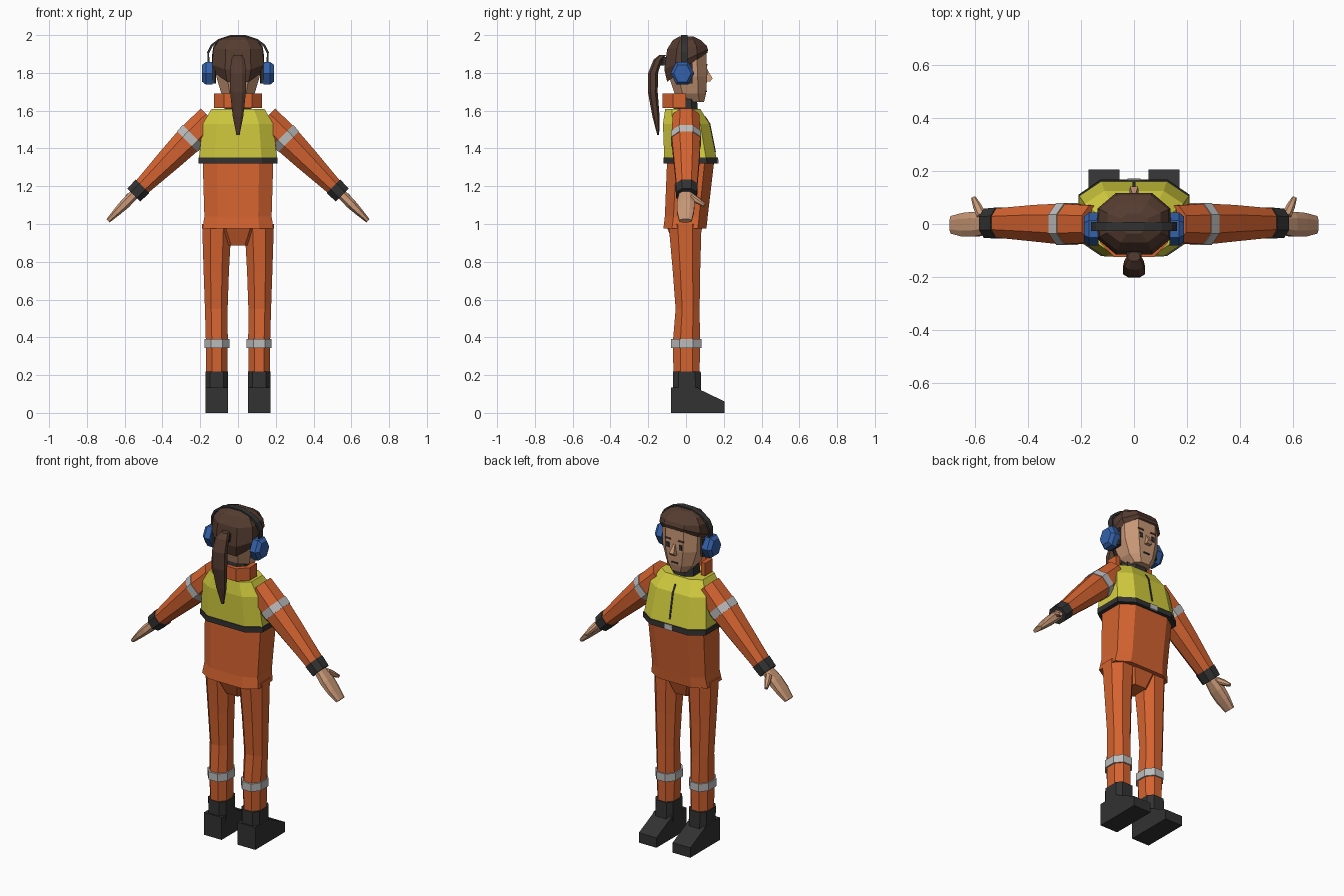
import bpy, bmesh, math
from mathutils import Matrix, Vector


def material(name, rgb):
    m = bpy.data.materials.new(name)
    m.diffuse_color = (*rgb, 1)
    return m


ORANGE = material("work orange", (0.66, 0.125, 0.03))
YELLOW = material("vest yellow", (0.66, 0.62, 0.05))
SILVER = material("reflective silver", (0.50, 0.50, 0.50))
DARK = material("dark grey", (0.032, 0.032, 0.032))
SKIN = material("skin", (0.58, 0.31, 0.18))
HAIR = material("brown hair", (0.09, 0.045, 0.03))
BLUE = material("ear muff blue", (0.035, 0.12, 0.40))


def finish(name, bm, mat, matrix=None, mirror=False):
    """Turn a bmesh into a flat shaded object."""
    if matrix:
        bm.transform(matrix)
    if mirror:
        bm.transform(Matrix.Scale(-1, 4, (1, 0, 0)))
    bmesh.ops.recalc_face_normals(bm, faces=bm.faces)
    me = bpy.data.meshes.new(name)
    bm.to_mesh(me)
    bm.free()
    me.materials.append(mat)
    ob = bpy.data.objects.new(name, me)
    bpy.context.collection.objects.link(ob)
    return ob


def loft(name, rings, mat, k=0.5, matrix=None, mirror=False):
    """Skin chamfered rings (z, half_x, y_min, y_max, centre_x, tilt); k = 1 gives boxes."""
    bm = bmesh.new()
    if k == 1:
        shape = [(1, 1), (-1, 1), (-1, -1), (1, -1)]
    else:
        shape = [(1, k), (k, 1), (-k, 1), (-1, k), (-1, -k), (-k, -1), (k, -1), (1, -k)]
    loops = []
    for ring in rings:
        z, hx, y0, y1, cx, tilt = (tuple(ring) + (0, 0))[:6]
        loop = []
        for u, v in shape:
            y = (y0 + y1) / 2 + v * (y1 - y0) / 2
            loop.append(bm.verts.new((cx + u * hx, y, z + tilt * y)))
        loops.append(loop)
    n = len(shape)
    for a, b in zip(loops, loops[1:]):
        for i in range(n):
            bm.faces.new((a[i], a[(i + 1) % n], b[(i + 1) % n], b[i]))
    bm.faces.new(loops[0])
    bm.faces.new(loops[-1])
    return finish(name, bm, mat, matrix, mirror)


def prism(name, outline, lo, hi, mat, axes, mirror=False):
    """Extrude a 2D outline; axes maps (a, b, depth) to xyz."""
    bm = bmesh.new()
    rows = [[bm.verts.new(axes(a, b, d)) for a, b in outline] for d in (lo, hi)]
    n = len(outline)
    for i in range(n):
        j = (i + 1) % n
        bm.faces.new((rows[0][i], rows[0][j], rows[1][j], rows[1][i]))
    bm.faces.new(rows[0])
    bm.faces.new(rows[1])
    return finish(name, bm, mat, None, mirror)


# Jacket body and crotch
loft("jacket", [(0.975, 0.188, -0.12, 0.108), (1.04, 0.178, -0.112, 0.115),
                (1.34, 0.187, -0.10, 0.15)], ORANGE, 0.6)
loft("crotch", [(0.885, 0.06, -0.06, 0.055), (0.99, 0.115, -0.105, 0.09)], ORANGE, 0.6)

# Vest with dark hem, silver tab and zip
loft("vest", [(1.34, 0.208, -0.115, 0.163), (1.53, 0.186, -0.122, 0.125),
              (1.61, 0.14, -0.11, 0.075)], YELLOW, 0.6)
loft("vest_hem", [(1.32, 0.21, -0.12, 0.168), (1.352, 0.21, -0.12, 0.166)], DARK, 0.6)
loft("hem_tab", [(1.32, 0.025, 0.164, 0.172), (1.352, 0.025, 0.162, 0.17)], SILVER, 1)
loft("vest_zip", [(1.38, 0.005, 0.151, 0.159), (1.53, 0.005, 0.121, 0.129),
                  (1.57, 0.005, 0.096, 0.104)], DARK, 1)

# Neck and open collar
loft("neck", [(1.58, 0.075, -0.07, 0.065), (1.69, 0.065, -0.06, 0.055)], DARK)
outer = [(0.128, 0.0), (0.128, -0.07), (0.075, -0.125)]
inner = [(0.10, 0.0), (0.10, -0.06), (0.06, -0.10)]
collar = (outer + [(-x, y) for x, y in reversed(outer)]
          + [(-x, y) for x, y in inner] + list(reversed(inner)))
prism("collar", collar, 1.615, 1.692, ORANGE, lambda a, b, d: (a, b, d))

# Head and hair cap with a slanted hairline
loft("head", [(1.645, 0.055, 0.0, 0.095), (1.69, 0.088, -0.06, 0.106),
              (1.78, 0.115, -0.09, 0.112), (1.9, 0.12, -0.095, 0.108),
              (1.95, 0.09, -0.07, 0.08)], SKIN)
loft("hair", [(1.825, 0.115, -0.10, 0.113, 0, 0.72), (1.87, 0.137, -0.115, 0.117, 0, 0.45),
              (1.935, 0.13, -0.10, 0.108, 0, 0.1), (1.973, 0.10, -0.07, 0.078),
              (1.993, 0.05, -0.035, 0.04)], HAIR)

# Ponytail and its tie
loft("ponytail", [(1.47, 0.008, -0.152, -0.142), (1.57, 0.028, -0.178, -0.14),
                  (1.70, 0.042, -0.202, -0.15), (1.80, 0.042, -0.20, -0.148),
                  (1.87, 0.036, -0.172, -0.125), (1.895, 0.022, -0.14, -0.105)], HAIR)
loft("hair_tie", [(1.84, 0.028, -0.135, -0.09), (1.885, 0.028, -0.13, -0.09)], DARK)

# Face details
loft("nose", [(1.755, 0.017, 0.10, 0.128), (1.77, 0.015, 0.10, 0.141),
              (1.815, 0.006, 0.10, 0.114)], SKIN, 1)
loft("mouth", [(1.70, 0.022, 0.103, 0.111), (1.708, 0.022, 0.103, 0.112)], DARK, 1)
for s in (-1, 1):
    loft("eye", [(1.79, 0.010, 0.106, 0.115, s * 0.042),
                 (1.82, 0.010, 0.106, 0.115, s * 0.042)], DARK, 1)
    loft("eyebrow", [(1.838, 0.019, 0.106, 0.1145, s * 0.042),
                     (1.847, 0.017, 0.106, 0.1145, s * 0.044)], HAIR, 1)

# Headband arch
half = [(0.16, 1.85), (0.163, 1.91), (0.143, 1.95), (0.105, 1.978), (0.04, 2.0)]
arch = half + [(-x, z) for x, z in reversed(half)]
arch += [(x * 0.94, 1.8 + (z - 1.8) * 0.94) for x, z in reversed(arch)]
prism("headband", arch, -0.027, 0.008, DARK, lambda a, b, d: (a, d, b))

# Paired parts
for mirror in (False, True):
    # Ear muff: hexagonal cup with a narrower outer face
    bm = bmesh.new()
    muff = Matrix.Translation((0.152, -0.01, 1.798)) @ Matrix.Rotation(math.pi / 2, 4, 'Y')
    bmesh.ops.create_cone(bm, cap_ends=True, segments=6, radius1=0.07, radius2=0.07,
                          depth=0.035, matrix=muff)
    bmesh.ops.create_cone(bm, cap_ends=True, segments=6, radius1=0.07, radius2=0.052,
                          depth=0.02, matrix=Matrix.Translation((0.0275, 0, 0)) @ muff)
    bm.transform(Matrix.Translation((0, -0.01, 0)) @ Matrix.Scale(0.9, 4, (0, 1, 0)))
    finish("ear_muff", bm, BLUE, None, mirror)
    loft("muff_cushion", [(1.745, 0.012, -0.055, 0.035, 0.128),
                          (1.85, 0.012, -0.055, 0.035, 0.128)], DARK, 0.6, None, mirror)

    # Arm along its own axis: sleeve, band, cuff, hand
    arm = Matrix.Translation((0.145, 0, 1.56)) @ Matrix.Rotation(math.radians(135), 4, 'Y')
    loft("sleeve", [(0.0, 0.073, -0.07, 0.07), (0.15, 0.076, -0.077, 0.077),
                    (0.30, 0.065, -0.066, 0.072), (0.53, 0.044, -0.05, 0.058)],
         ORANGE, 0.45, arm, mirror)
    loft("sleeve_band", [(0.13, 0.079, -0.08, 0.08), (0.175, 0.077, -0.079, 0.08)],
         SILVER, 0.45, arm, mirror)
    loft("cuff", [(0.51, 0.051, -0.055, 0.062), (0.575, 0.048, -0.052, 0.058)],
         DARK, 0.45, arm, mirror)
    loft("hand", [(0.56, 0.026, -0.034, 0.036), (0.64, 0.027, -0.048, 0.046),
                  (0.70, 0.021, -0.048, 0.042), (0.768, 0.012, -0.036, 0.03)],
         SKIN, 0.5, arm, mirror)
    # Thumb
    a, b = Vector((0.575, 0.03, 1.145)), Vector((0.605, 0.098, 1.10))
    thumb = Matrix.Translation(a) @ (b - a).to_track_quat('Z', 'Y').to_matrix().to_4x4()
    loft("thumb", [(0, 0.018, -0.018, 0.018), (0.045, 0.016, -0.016, 0.016),
                   ((b - a).length, 0.009, -0.009, 0.009)], SKIN, 0.5, thumb, mirror)

    # Leg with reflective band
    loft("trouser_leg", [(0.20, 0.056, -0.066, 0.072, 0.112), (0.37, 0.058, -0.07, 0.074, 0.112),
                         (0.55, 0.06, -0.055, 0.072, 0.115), (0.75, 0.067, -0.07, 0.075, 0.115),
                         (1.0, 0.078, -0.092, 0.082, 0.112)], ORANGE, 0.45, None, mirror)
    loft("leg_band", [(0.343, 0.066, -0.08, 0.081, 0.112), (0.39, 0.066, -0.08, 0.081, 0.112)],
         SILVER, 0.45, None, mirror)

    # Boot: ankle shaft and wedge shoe
    loft("boot_shaft", [(0.10, 0.059, -0.07, 0.08, 0.112), (0.218, 0.059, -0.07, 0.078, 0.112)],
         DARK, 0.6, None, mirror)
    shoe = [(-0.08, 0), (0.205, 0), (0.205, 0.06), (0.08, 0.12), (0.06, 0.135), (-0.08, 0.135)]
    prism("shoe", shoe, 0.054, 0.172, DARK, lambda a, b, d: (d, a, b), mirror)
